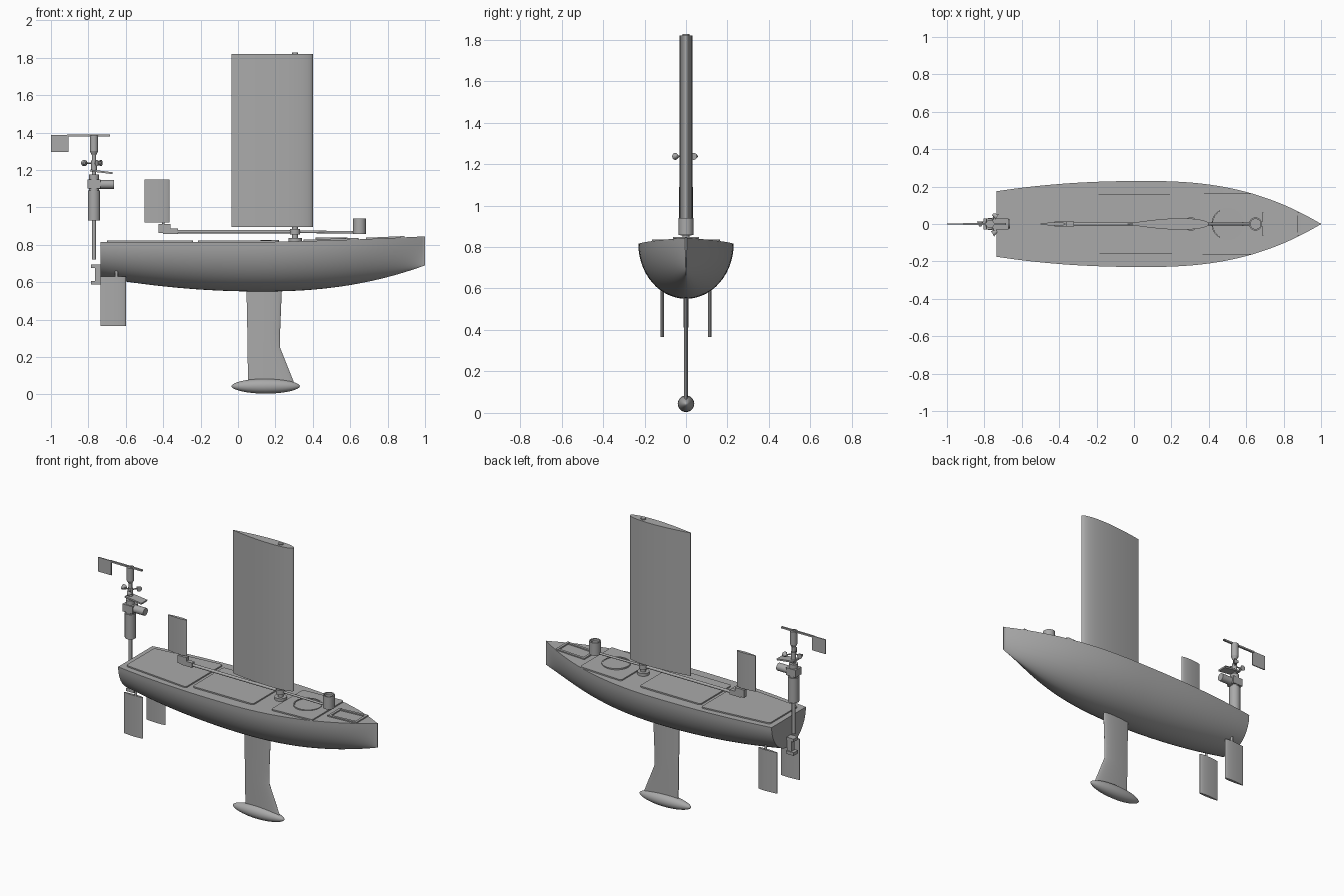
import bpy, bmesh, math
from mathutils import Vector

cube = bpy.data.objects.get("Cube")
if cube:
    bpy.data.objects.remove(cube, do_unlink=True)

grey = bpy.data.materials.new("plain grey")
grey.use_nodes = True
grey.diffuse_color = (0.4, 0.4, 0.4, 1)
grey.node_tree.nodes["Principled BSDF"].inputs["Base Color"].default_value = (0.4, 0.4, 0.4, 1)


def finish(name, bm, smooth=True):
    bmesh.ops.recalc_face_normals(bm, faces=bm.faces)
    mesh = bpy.data.meshes.new(name)
    bm.to_mesh(mesh)
    bm.free()
    obj = bpy.data.objects.new(name, mesh)
    bpy.context.collection.objects.link(obj)
    mesh.materials.append(grey)
    if smooth:
        bpy.ops.object.select_all(action='DESELECT')
        obj.select_set(True)
        bpy.context.view_layer.objects.active = obj
        bpy.ops.object.shade_smooth_by_angle(angle=math.radians(35))
    return obj


def loft(name, rings):
    """Skin a list of closed rings of equal length and cap both ends."""
    bm = bmesh.new()
    loops = [[bm.verts.new(p) for p in ring] for ring in rings]
    for a, b in zip(loops, loops[1:]):
        for i in range(len(a)):
            j = (i + 1) % len(a)
            bm.faces.new((a[i], a[j], b[j], b[i]))
    bm.faces.new(loops[0])
    bm.faces.new(loops[-1])
    return finish(name, bm)


def box(name, x, y, z, tilt=0):
    """Box from (min, max) pairs, optionally tilted about y."""
    bm = bmesh.new()
    bmesh.ops.create_cube(bm, size=1)
    mid = Vector([(r[0] + r[1]) / 2 for r in (x, y, z)])
    bmesh.ops.scale(bm, vec=[r[1] - r[0] for r in (x, y, z)], verts=bm.verts)
    c, s = math.cos(tilt), math.sin(tilt)
    for v in bm.verts:
        v.co = mid + Vector((c * v.co.x + s * v.co.z, v.co.y, c * v.co.z - s * v.co.x))
    return finish(name, bm, False)


def rod(name, start, end, r1, r2=None, sides=32):
    start, end = Vector(start), Vector(end)
    bm = bmesh.new()
    bmesh.ops.create_cone(bm, cap_ends=True, segments=sides, radius1=r1,
                          radius2=r1 if r2 is None else r2, depth=(end - start).length)
    turn = Vector((0, 0, 1)).rotation_difference(end - start)
    for v in bm.verts:
        v.co = turn @ v.co + (start + end) / 2
    return finish(name, bm)


def lathe(name, profile, centre, steps=32):
    """Closed ring of revolution about a vertical axis from (radius, z) points."""
    bm = bmesh.new()
    rings = [[bm.verts.new((centre[0] + r * math.cos(a), centre[1] + r * math.sin(a), z))
              for r, z in profile]
             for a in (2 * math.pi * k / steps for k in range(steps))]
    n = len(profile)
    for k in range(steps):
        a, b = rings[k], rings[(k + 1) % steps]
        for i in range(n):
            bm.faces.new((a[i], b[i], b[(i + 1) % n], a[(i + 1) % n]))
    return finish(name, bm)


def foil(nose, tail, half, z, y=0, n=20):
    """Aerofoil ring with its nose towards +x."""
    pts = []
    for k in range(2 * n):
        a = math.pi * k / n
        t = (1 - math.cos(a)) / 2
        thick = half * 2.6 * math.sqrt(t) * (1 - t) + 0.0015 * t
        pts.append((nose + (tail - nose) * t, y + thick * (1 if k < n else -1), z))
    return pts


# Hull shape functions
def beam(x):
    if x > 0.05:
        return max(0.004, 0.23 * (1 - ((x - 0.05) / 0.95) ** 2.5))
    return 0.23 - 0.055 * ((0.05 - x) / 0.785) ** 2.2


def bottom(x):
    if x > 0.12:
        return 0.55 + 0.14 * ((x - 0.12) / 0.88) ** 2.3
    return 0.55 + 0.075 * ((0.12 - x) / 0.855) ** 2


def deck(x):
    return 0.815 + 0.03 * max(0, (x - 0.1) / 0.9) ** 1.5


def hull_ring(x, n=28):
    w, low, top = beam(x), bottom(x), deck(x)
    power = 1 + 0.25 * max(0, x) ** 2
    ring = []
    for k in range(n + 1):
        a = math.pi * k / n
        side = math.copysign(abs(math.cos(a)) ** power, math.cos(a))
        ring.append((x, w * side, top - (top - low) * math.sin(a)))
    return ring


loft("hull", [hull_ring(-0.735 + 1.735 * math.sin(math.pi / 2 * k / 48)) for k in range(49)])


# Deck hatches
def hatch(name, x0, x1, width, rise=0.008, corner=0.015):
    bm = bmesh.new()
    outline = []
    for cx, sx, sy, start in ((x1, 1, 1, 0), (x0, -1, 1, 1), (x0, -1, -1, 2), (x1, 1, -1, 3)):
        for k in range(5):
            a = math.pi / 2 * (start + k / 4)
            outline.append((cx - sx * corner + corner * math.cos(a),
                            sy * (width(cx) - corner) + corner * math.sin(a)))
    low = [bm.verts.new((x, y, deck(x) - 0.004)) for x, y in outline]
    top = [bm.verts.new((x, y, deck(x) + rise)) for x, y in outline]
    for i in range(len(low)):
        j = (i + 1) % len(low)
        bm.faces.new((low[i], low[j], top[j], top[i]))
    bm.faces.new(low)
    bm.faces.new(top)
    return finish(name, bm, False)


hatch("aft_hatch", -0.7, -0.24, lambda x: beam(x) - 0.035)
hatch("middle_hatch", -0.215, 0.22, lambda x: 0.16)
hatch("forward_hatch", 0.35, 0.645, lambda x: 0.163)
lathe("round_hatch_ring", [(0.078, 0.82), (0.085, 0.82), (0.085, 0.839), (0.078, 0.839)], (0.5, 0), 48)
rod("round_hatch_lid", (0.5, 0, 0.82), (0.5, 0, 0.836), 0.077, sides=48)

# Raised rectangular frame on the foredeck
for name, s in (("left_frame_rail", 1), ("right_frame_rail", -1)):
    box(name, (0.685, 0.89), sorted((s * 0.046, s * 0.062)), (0.83, 0.842), -0.045)
for name, x in (("aft_frame_rail", 0.693), ("fore_frame_rail", 0.882)):
    z = deck(x)
    box(name, (x - 0.008, x + 0.008), (-0.062, 0.062), (z - 0.005, z + 0.008))

# Keel fin and ballast bulb
loft("keel_fin", [foil(n, t, h, z) for n, t, h, z in
                  ((0.305, 0.055, 0.01, 0.05), (0.225, 0.05, 0.01, 0.25),
                   (0.225, 0.05, 0.01, 0.33), (0.235, 0.045, 0.011, 0.58))])
bulb = []
for k in range(25):
    a = math.pi * (0.02 + 0.96 * k / 24)
    r = 0.04 * math.sin(a) ** 1.1
    x = 0.148 - 0.183 * math.cos(a)
    bulb.append([(x, r * math.cos(b), 0.044 + r * math.sin(b))
                 for b in (2 * math.pi * i / 24 for i in range(24))])
loft("ballast_bulb", bulb)

# Twin rudders
for name, y in (("left_rudder", 0.115), ("right_rudder", -0.115)):
    loft(name, [foil(-0.6, -0.735, 0.008, z, y) for z in (0.365, 0.63)])
    rod(name + "_stock", (-0.65, y, 0.6), (-0.65, y, 0.72), 0.008, sides=16)

# Wing sail on its mast
loft("wing_sail", [foil(0.4, -0.035, 0.03, z, n=32) for z in (0.895, 1.82)])
rod("mast", (0.305, 0, 0.8), (0.305, 0, 1.827), 0.016)
rod("mast_step", (0.305, 0, 0.81), (0.305, 0, 0.836), 0.036)
rod("mast_collar", (0.305, 0, 0.855), (0.305, 0, 0.885), 0.027)

# Boom with tail flap and counterweight
rod("aft_boom", (-0.33, 0, 0.87), (0.3, 0, 0.87), 0.009)
rod("fore_boom", (0.3, 0, 0.87), (0.63, 0, 0.866), 0.007)
lathe("counterweight", [(0.027, 0.858), (0.035, 0.858), (0.035, 0.94), (0.027, 0.94)], (0.65, 0))
rod("counterweight_core", (0.65, 0, 0.858), (0.65, 0, 0.925), 0.0275)
box("boom_socket", (-0.4, -0.32), (-0.013, 0.013), (0.857, 0.888))
box("tail_bracket", (-0.425, -0.36), (-0.013, 0.013), (0.862, 0.912))
rod("tail_pin", (-0.4, 0, 0.9), (-0.4, 0, 0.93), 0.006, sides=16)
loft("tail_flap", [foil(-0.365, -0.5, 0.009, z) for z in (0.918, 1.15)])

# Stern bracket and instrument pole
for name, z in (("lower_stern_arm", 0.587), ("upper_stern_arm", 0.675)):
    box(name, (-0.785, -0.73), (-0.022, 0.022), (z, z + 0.02))
box("stern_plate", (-0.765, -0.733), (-0.016, 0.016), (0.59, 0.695))
px = -0.77
for name, low, high, r in (("pole", 0.72, 1.3, 0.011), ("pole_housing", 0.93, 1.09, 0.033),
                           ("housing_cap", 1.09, 1.175, 0.026), ("rotor_hub", 1.2, 1.25, 0.015),
                           ("vane_bearing", 1.3, 1.385, 0.022)):
    rod(name, (px, 0, low), (px, 0, high), r)
rod("vane_neck", (px, 0, 1.28), (px, 0, 1.3), 0.012, 0.022)
rod("sensor_barrel", (-0.76, 0, 1.123), (-0.662, 0, 1.123), 0.024)
box("sensor_clamp", (-0.805, -0.735), (-0.03, 0.03), (1.1, 1.148))
box("sensor_panel", (-0.79, -0.67), (-0.03, 0.03), (1.185, 1.195), 0.12)

# Three wind cups on spokes
for k in range(3):
    a = math.pi + 2 * math.pi * k / 3
    d = Vector((math.cos(a), math.sin(a), 0))
    t = Vector((-d.y, d.x, 0))
    hub = Vector((px, 0, 1.237))
    rod(f"cup_spoke_{k + 1}", hub, hub + d * 0.05, 0.004, sides=12)
    rod(f"wind_cup_{k + 1}", hub + d * 0.052 - t * 0.014, hub + d * 0.052 + t * 0.014, 0.017, 0.006, 20)

# Wind vane
box("vane_arm", (-0.915, -0.685), (-0.006, 0.006), (1.379, 1.389))
box("vane_plate", (-1, -0.905), (-0.003, 0.003), (1.295, 1.388))
